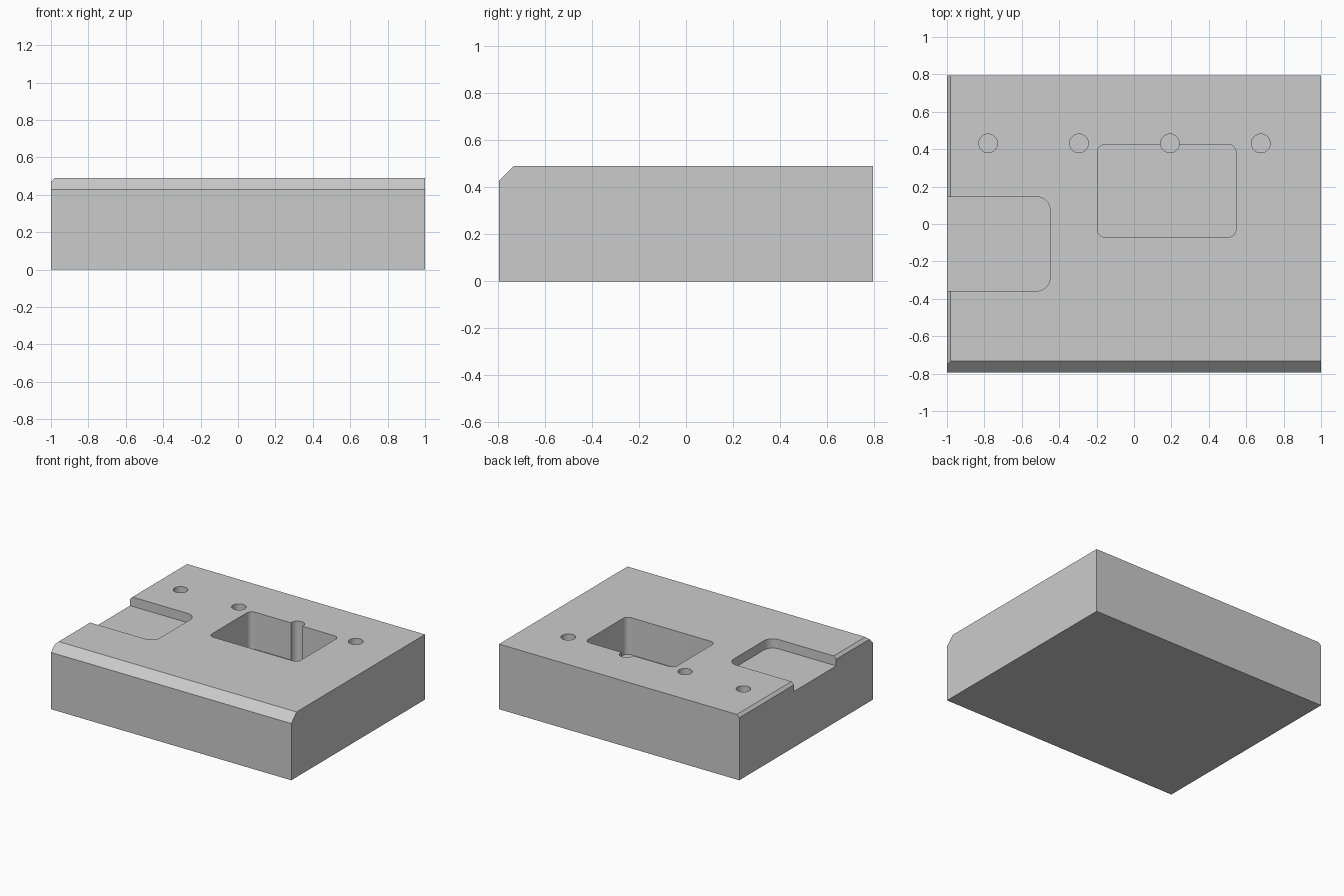
import bpy
import bmesh
from mathutils import Vector, Matrix

default = bpy.data.objects.get("Cube")
if default:
    bpy.data.objects.remove(default, do_unlink=True)

TOP = 0.49
HALF_X, HALF_Y = 1.0, 0.795

grey = bpy.data.materials.new("plain grey")
grey.use_nodes = True
COLOUR = (0.6, 0.6, 0.6, 1.0)
grey.diffuse_color = COLOUR
grey.node_tree.nodes["Principled BSDF"].inputs["Base Color"].default_value = COLOUR


def make_object(name, bm):
    bmesh.ops.recalc_face_normals(bm, faces=bm.faces)
    mesh = bpy.data.meshes.new(name)
    bm.to_mesh(mesh)
    bm.free()
    mesh.materials.append(grey)
    obj = bpy.data.objects.new(name, mesh)
    bpy.context.collection.objects.link(obj)
    return obj


def box(low, high):
    low, high = Vector(low), Vector(high)
    bm = bmesh.new()
    matrix = Matrix.Translation((low + high) / 2) @ Matrix.Diagonal((*(high - low), 1))
    bmesh.ops.create_cube(bm, size=1, matrix=matrix)
    return bm


def rounded_cutter(name, low, high, radius):
    """Box whose upright edges are rounded."""
    bm = box(low, high)
    upright = [e for e in bm.edges
               if abs(e.verts[0].co.z - e.verts[1].co.z) > 0.01]
    bmesh.ops.bevel(bm, geom=upright, offset=radius, segments=8,
                    profile=0.5, affect='EDGES')
    return make_object(name, bm)


def drill_cutter(name, x, y, radius, floor):
    bm = bmesh.new()
    height = TOP + 0.1 - floor
    bmesh.ops.create_cone(bm, cap_ends=True, segments=32, radius1=radius,
                          radius2=radius, depth=height,
                          matrix=Matrix.Translation((x, y, floor + height / 2)))
    return make_object(name, bm)


def slice_off(bm, point, normal):
    """Cut away everything on the normal side of a plane and cap it."""
    geom = bm.verts[:] + bm.edges[:] + bm.faces[:]
    cut = bmesh.ops.bisect_plane(bm, geom=geom, plane_co=point,
                                 plane_no=normal, clear_outer=True)
    rim = [e for e in cut["geom_cut"] if isinstance(e, bmesh.types.BMEdge)]
    bmesh.ops.contextual_create(bm, geom=rim)


# Solid block with a wide front chamfer and a narrow right-hand chamfer
bm = box((-HALF_X, -HALF_Y, 0), (HALF_X, HALF_Y, TOP))
slice_off(bm, (0, -HALF_Y, TOP - 0.063), (0, -1, 1))
slice_off(bm, (-HALF_X, 0, TOP - 0.02), (-1, 0, 1))
block = make_object("block", bm)

# Open side slot, deep pocket and row of blind holes
cutters = [
    rounded_cutter("slot_cutter", (-1.3, -0.358, 0.42), (-0.449, 0.145, 0.7), 0.07),
    rounded_cutter("pocket_cutter", (-0.196, -0.07, 0.211), (0.545, 0.424, 0.7), 0.04),
]
for i in range(4):
    cutters.append(drill_cutter("hole_cutter", -0.78 + i * 0.486, 0.431, 0.05, 0.1))

bpy.context.view_layer.objects.active = block
for cutter in cutters:
    cutter.hide_render = True
    mod = block.modifiers.new("cut", 'BOOLEAN')
    mod.operation = 'DIFFERENCE'
    mod.solver = 'EXACT'
    mod.object = cutter
    bpy.ops.object.modifier_apply(modifier=mod.name)
    bpy.data.objects.remove(cutter, do_unlink=True)

# Smooth the curved walls and keep the machined edges crisp
for obj in bpy.context.selected_objects:
    obj.select_set(False)
block.select_set(True)
bpy.ops.object.shade_smooth_by_angle(angle=0.52)
